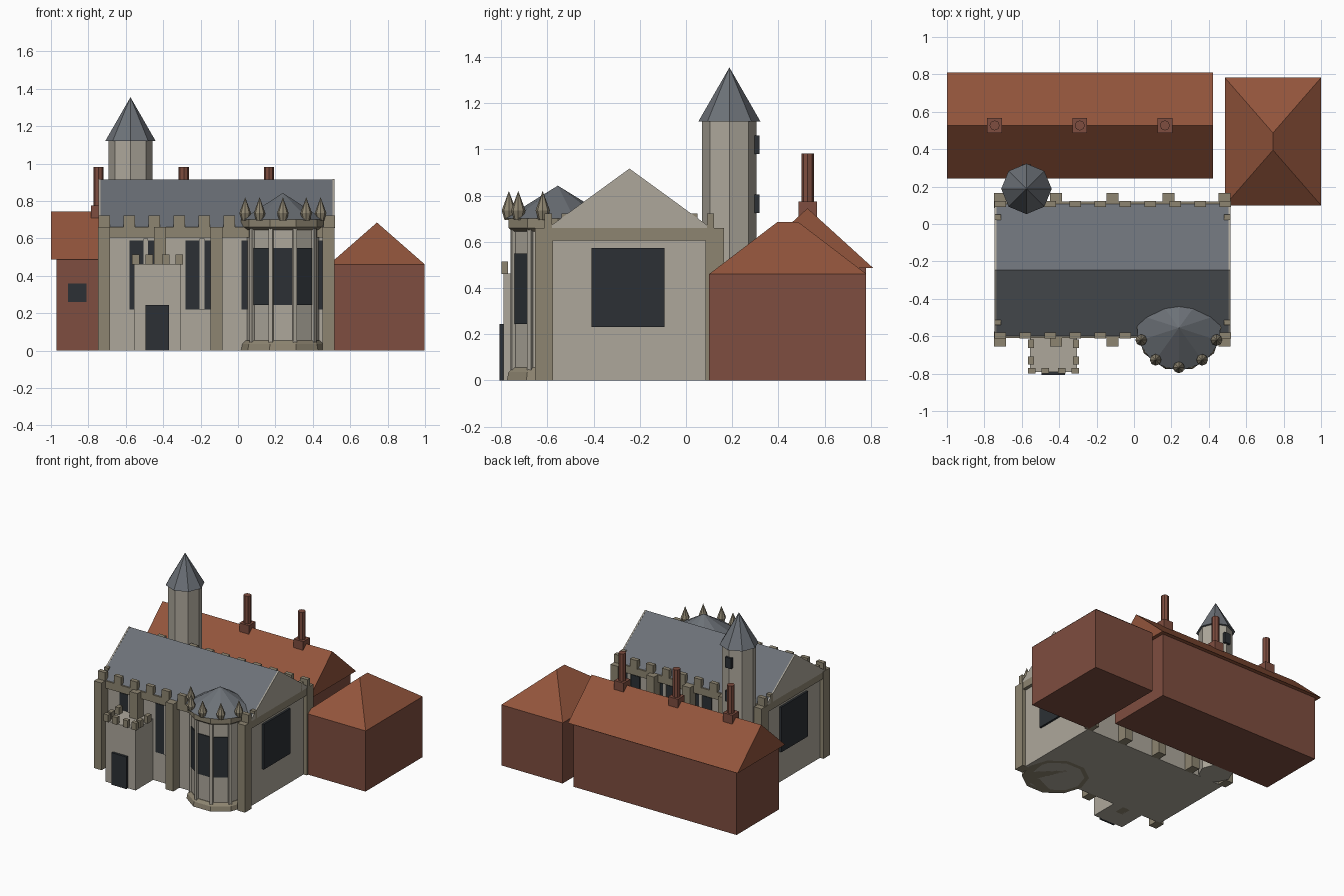
import bpy, bmesh
from math import sin, cos, pi, radians
from mathutils import Matrix

if "Cube" in bpy.data.objects:
    bpy.data.objects.remove(bpy.data.objects["Cube"])


def mat(name, r, g, b):
    m = bpy.data.materials.new(name)
    m.diffuse_color = (r, g, b, 1)
    m.use_nodes = True
    m.node_tree.nodes["Principled BSDF"].inputs["Base Color"].default_value = m.diffuse_color
    return m


STONE = mat("pale_stone", 0.42, 0.39, 0.33)
TRIM = mat("trim_stone", 0.27, 0.235, 0.165)
SLATE = mat("slate", 0.15, 0.165, 0.185)
BRICK = mat("brick", 0.21, 0.075, 0.05)
TILE = mat("roof_tile", 0.29, 0.09, 0.045)
GLASS = mat("dark_glass", 0.025, 0.03, 0.035)


def finish(name, bm, m):
    bmesh.ops.recalc_face_normals(bm, faces=bm.faces)
    me = bpy.data.meshes.new(name)
    bm.to_mesh(me)
    bm.free()
    me.materials.append(m)
    ob = bpy.data.objects.new(name, me)
    bpy.context.collection.objects.link(ob)
    return ob


def box(name, m, x0, x1, y0, y1, z0, z1):
    bm = bmesh.new()
    bmesh.ops.create_cube(bm, size=1)
    for v in bm.verts:
        v.co = ((x0 + x1) / 2 + v.co.x * (x1 - x0), (y0 + y1) / 2 + v.co.y * (y1 - y0),
                (z0 + z1) / 2 + v.co.z * (z1 - z0))
    return finish(name, bm, m)


def lathe(name, m, x, y, profile, n, start=90):
    """Faceted solid of n sides through (radius, z) points; radius 0 closes to a tip."""
    bm = bmesh.new()
    rings = []
    for r, z in profile:
        if r == 0:
            rings.append([bm.verts.new((x, y, z))])
        else:
            rings.append([bm.verts.new((x + r * cos(radians(start) + 2 * pi * i / n),
                                        y + r * sin(radians(start) + 2 * pi * i / n), z))
                          for i in range(n)])
    for a, b in zip(rings, rings[1:]):
        for i in range(n):
            j = (i + 1) % n
            if len(b) == 1:
                bm.faces.new((a[i], a[j], b[0]))
            else:
                bm.faces.new((a[i], a[j], b[j], b[i]))
    for ring in (rings[0], rings[-1]):
        if len(ring) > 1:
            bm.faces.new(ring)
    return finish(name, bm, m)


def ridge_roof(name, m, x0, x1, y0, y1, z0, z1):
    """Gabled prism with its ridge along x."""
    bm = bmesh.new()
    ends = [[bm.verts.new((x, y, z)) for y, z in ((y0, z0), (y1, z0), ((y0 + y1) / 2, z1))]
            for x in (x0, x1)]
    a, b = ends
    bm.faces.new(a)
    bm.faces.new(b)
    for i in range(3):
        j = (i + 1) % 3
        bm.faces.new((a[i], a[j], b[j], b[i]))
    return finish(name, bm, m)


def turned_box(name, m, cx, cy, ang, r0, r1, w, z0, z1):
    """Box facing outward at an angle from a centre, between radii r0 and r1."""
    ob = box(name, m, r0, r1, -w / 2, w / 2, z0, z1)
    ob.data.transform(Matrix.Translation((cx, cy, 0)) @ Matrix.Rotation(radians(ang), 4, 'Z'))
    return ob


# --- Great hall ---
MID = -0.245
box("hall_walls", STONE, -0.72, 0.49, -0.58, 0.09, 0, 0.62)
box("hall_parapet", TRIM, -0.745, 0.515, -0.61, 0.12, 0.605, 0.66)
ridge_roof("hall_roof", SLATE, -0.735, 0.505, -0.605, 0.115, 0.655, 0.915)
for x0, x1 in ((-0.745, -0.735), (0.505, 0.515)):
    ridge_roof("gable_end", STONE, x0, x1, -0.605, 0.115, 0.655, 0.917)


def side_box(name, m, side, x0, x1, d0, d1, z0, z1):
    """Box on the front (-1) or back (1) of the hall, d measured from its axis."""
    ya, yb = sorted((MID + side * d0, MID + side * d1))
    box(name, m, x0, x1, ya, yb, z0, z1)


for side in (-1, 1):
    # buttresses at the bay lines, skipped where the bay turret stands
    for i in range(5):
        x = -0.717 + 0.3005 * i
        if side < 0 and i == 3:
            continue
        side_box("buttress", TRIM, side, x - 0.032, x + 0.032, 0.33, 0.41, 0, 0.66)
    # battlements
    for i in range(10):
        x = -0.715 + 0.1336 * i
        side_box("merlon", TRIM, side, x - 0.03, x + 0.03, 0.335, 0.367, 0.655, 0.722)
    # two-light windows with mullion
    for i in range(4):
        x = -0.58 + 0.3 * i
        side_box("hall_window", GLASS, side, x, x + 0.132, 0.33, 0.342, 0.22, 0.59)
        side_box("mullion", STONE, side, x + 0.075, x + 0.1, 0.33, 0.348, 0.22, 0.6)
    # low battlements showing through the foot of the gable roof
    for x0, x1 in ((-0.745, -0.71), (0.48, 0.515)):
        side_box("end_merlon", TRIM, side, x0, x1, 0.265, 0.295, 0.65, 0.722)
box("gable_window", GLASS, 0.48, 0.505, -0.41, -0.093, 0.23, 0.572)
box("gable_window", GLASS, -0.735, -0.71, -0.41, -0.093, 0.23, 0.572)

# --- Entrance porch ---
box("porch", STONE, -0.555, -0.305, -0.79, -0.57, 0, 0.463)
box("porch_door", GLASS, -0.495, -0.37, -0.808, -0.78, 0, 0.243)
for x in (-0.547, -0.475, -0.385, -0.313):
    box("porch_merlon", TRIM, x - 0.02, x + 0.02, -0.80, -0.77, 0.46, 0.515)
for x in (-0.55, -0.31):
    for y in (-0.73, -0.64):
        box("porch_merlon", TRIM, x - 0.016, x + 0.016, y - 0.022, y + 0.022, 0.46, 0.515)

# --- Ten-sided bay turret ---
BX, BY = 0.24, -0.555
lathe("bay_plinth", TRIM, BX, BY, [(0.232, 0), (0.225, 0.035), (0.205, 0.055)], 10, 72)
lathe("bay_walls", STONE, BX, BY, [(0.2, 0), (0.2, 0.67)], 10, 72)
lathe("bay_cornice", TRIM, BX, BY, [(0.205, 0.645), (0.225, 0.66), (0.225, 0.70)], 10, 72)
lathe("bay_roof", SLATE, BX, BY, [(0.232, 0.70), (0, 0.843)], 10)
for k in range(-2, 3):
    a = -90 + 36 * k
    px, py = BX + 0.212 * cos(radians(a)), BY + 0.212 * sin(radians(a))
    lathe("pinnacle", TRIM, px, py, [(0.019, 0.695), (0.031, 0.735), (0.026, 0.75), (0, 0.82)], 8)
    if abs(k) < 2:
        turned_box("bay_window", GLASS, BX, BY, a, 0.18, 0.197, 0.1, 0.245, 0.55)
for k in range(-3, 3):
    turned_box("bay_shaft", STONE, BX, BY, -72 + 36 * k, 0.185, 0.213, 0.022, 0.04, 0.66)

# --- Stair tower ---
TX, TY = -0.575, 0.188
lathe("tower", STONE, TX, TY, [(0.118, 0), (0.118, 1.13)], 8)
lathe("tower_spire", SLATE, TX, TY, [(0.135, 1.12), (0, 1.355)], 8)
for z in (0.725, 0.98):
    box("tower_window", GLASS, TX - 0.025, TX + 0.025, 0.28, 0.318, z, z + 0.08)

# --- Rear brick range ---
box("range_walls", BRICK, -0.97, 0.395, 0.27, 0.78, 0, 0.5)
ridge_roof("range_roof", TILE, -1.0, 0.422, 0.242, 0.81, 0.487, 0.745)
for i in range(4):
    x = -0.91 + 0.38 * i
    box("range_window", GLASS, x, x + 0.1, 0.262, 0.28, 0.26, 0.36)
for x in (-0.745, -0.29, 0.165):
    box("chimney_base", BRICK, x - 0.04, x + 0.04, 0.487, 0.567, 0.68, 0.775)
    lathe("chimney_stack", BRICK, x, 0.527, [(0.027, 0.77), (0.027, 0.983)], 8)

# --- Side brick pavilion with hipped roof ---
box("pavilion_walls", BRICK, 0.488, 0.998, 0.10, 0.78, 0, 0.46)
bm = bmesh.new()
c = [bm.verts.new((x, y, 0.46)) for x, y in ((0.486, 0.1), (1.0, 0.1), (1.0, 0.782), (0.486, 0.782))]
f, b = (bm.verts.new((0.743, y, 0.685)) for y in (0.395, 0.487))
for face in ((c[0], c[1], f), (c[1], c[2], b, f), (c[2], c[3], b), (c[3], c[0], f, b), c):
    bm.faces.new(face)
finish("pavilion_roof", bm, TILE)
